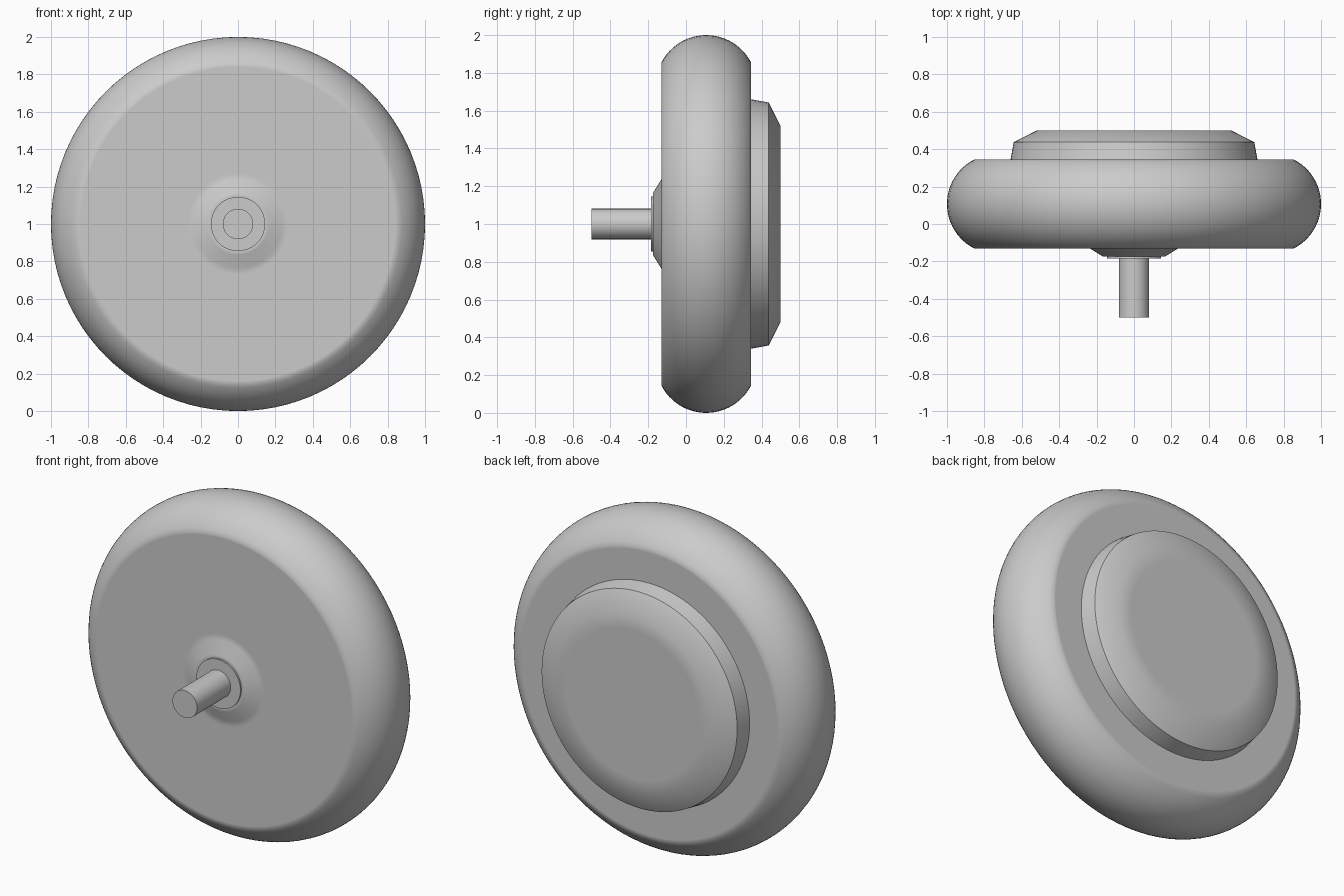
import bpy, bmesh, math

cube = bpy.data.objects.get("Cube")
if cube:
    bpy.data.objects.remove(cube, do_unlink=True)

grey = bpy.data.materials.new("plain_grey")
grey.use_nodes = True
colour = (0.6, 0.6, 0.6, 1)
grey.diffuse_color = colour
grey.node_tree.nodes["Principled BSDF"].inputs["Base Color"].default_value = colour


def lathe(name, profile, segments=96):
    """Turn (radius, y) points about the wheel axis and cap both ends."""
    bm = bmesh.new()
    rings = []
    for r, y in profile:
        angles = [2 * math.pi * i / segments for i in range(segments)]
        rings.append([bm.verts.new((r * math.cos(a), y, 1 + r * math.sin(a)))
                      for a in angles])
    for a, b in zip(rings, rings[1:]):
        for i in range(segments):
            j = (i + 1) % segments
            bm.faces.new((a[i], a[j], b[j], b[i]))
    bm.faces.new(rings[0])
    bm.faces.new(rings[-1])
    bmesh.ops.recalc_face_normals(bm, faces=bm.faces)
    mesh = bpy.data.meshes.new(name)
    bm.to_mesh(mesh)
    bm.free()
    mesh.materials.append(grey)
    obj = bpy.data.objects.new(name, mesh)
    bpy.context.collection.objects.link(obj)
    bpy.ops.object.select_all(action='DESELECT')
    obj.select_set(True)
    bpy.context.view_layer.objects.active = obj
    bpy.ops.object.shade_smooth_by_angle(angle=math.radians(40))
    return obj


# Tyre: rounded tread between two flat sides, with a sloped boss in front
half_width, mid_y, core, tread = 0.238, 0.107, 0.733, 0.267
sweep = math.asin(half_width / tread)
steps = 24
arc = []
for i in range(steps + 1):
    t = sweep * (2 * i / steps - 1)
    arc.append((core + tread * math.cos(t), mid_y + tread * math.sin(t)))
front_y, back_y = mid_y - half_width, mid_y + half_width
boss = [(0.15, -0.175), (0.165, -0.175), (0.235, front_y), (0.27, front_y)]
lathe("tyre", boss + [(0.84, front_y)] + arc + [(0.84, back_y), (0.6, back_y)])

# Hub cap on the back, tapered then chamfered
lathe("hub_cap", [(0.662, back_y - 0.01), (0.66, back_y), (0.643, 0.438),
                  (0.52, 0.5), (0.44, 0.5)])

# Washer and axle on the front
lathe("washer", [(0.145, -0.17), (0.145, -0.184)], 64)
lathe("axle", [(0.081, -0.17), (0.081, -0.5)], 48)
